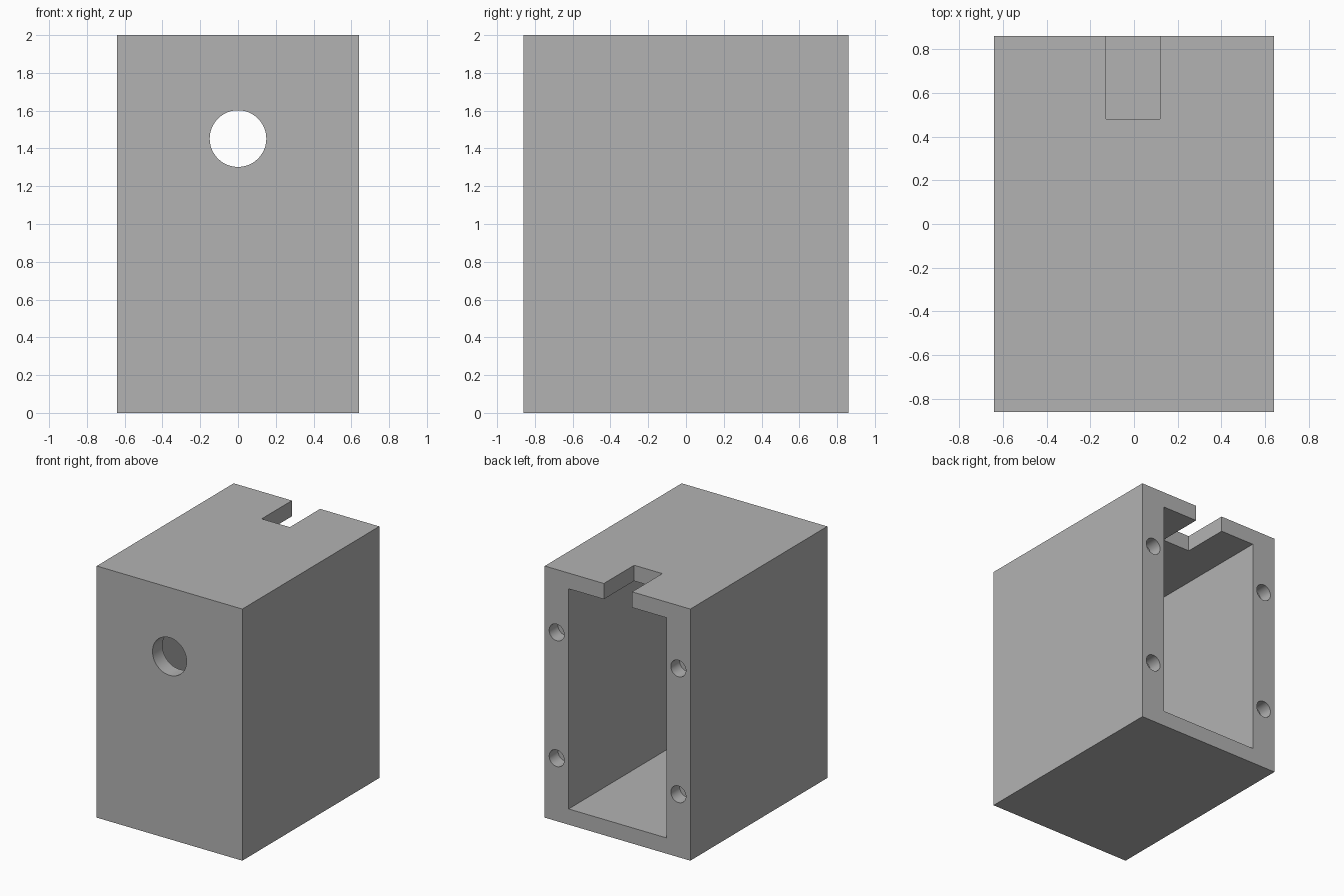
import bpy
import math

cube = bpy.data.objects.get("Cube")
if cube:
    bpy.data.objects.remove(cube, do_unlink=True)

W, D, H = 0.64, 0.86, 2.0      # half width, half depth, height
WALL = 0.125                   # floor, ceiling and front wall
INNER = 0.43                   # half width of the cavity

grey = bpy.data.materials.new("light grey")
grey.use_nodes = True
COLOUR = (0.45, 0.45, 0.45, 1)
grey.diffuse_color = COLOUR
grey.node_tree.nodes["Principled BSDF"].inputs["Base Color"].default_value = COLOUR


def box(name, x0, x1, y0, y1, z0, z1):
    bpy.ops.mesh.primitive_cube_add(
        size=1, location=((x0 + x1) / 2, (y0 + y1) / 2, (z0 + z1) / 2))
    ob = bpy.context.object
    ob.name = name
    ob.scale = (x1 - x0, y1 - y0, z1 - z0)
    bpy.ops.object.transform_apply(location=True, rotation=False, scale=True)
    ob.data.materials.append(grey)
    return ob


def rod(name, x, z, radius, y0, y1):
    bpy.ops.mesh.primitive_cylinder_add(
        vertices=48, radius=radius, depth=y1 - y0,
        location=(x, (y0 + y1) / 2, z), rotation=(math.pi / 2, 0, 0))
    ob = bpy.context.object
    ob.name = name
    ob.data.materials.append(grey)
    return ob


housing = box("housing", -W, W, -D, D, 0, H)

# Cavity open at the back, notch in the roof, round hole in the front wall
cutters = [
    box("cavity_cutter", -INNER, INNER, -D + WALL, D + 0.1, WALL, H - WALL),
    box("notch_cutter", -0.128, 0.12, 0.48, D + 0.2, H - WALL - 0.1, H + 0.1),
    rod("front_hole_cutter", 0, 1.452, 0.15, -D - 0.1, -D + WALL + 0.1),
]
# Blind screw holes in the back rim
for x in (-0.535, 0.535):
    for z in (0.5, 1.5):
        cutters.append(rod("screw_hole_cutter", x, z, 0.066, D - 0.11, D + 0.1))

bpy.ops.object.select_all(action='DESELECT')
bpy.context.view_layer.objects.active = housing
housing.select_set(True)
for cutter in cutters:
    mod = housing.modifiers.new("cut", 'BOOLEAN')
    mod.operation = 'DIFFERENCE'
    mod.solver = 'EXACT'
    mod.object = cutter
    bpy.ops.object.modifier_apply(modifier=mod.name)
    bpy.data.objects.remove(cutter, do_unlink=True)

bpy.ops.object.shade_smooth_by_angle(angle=math.radians(30))
